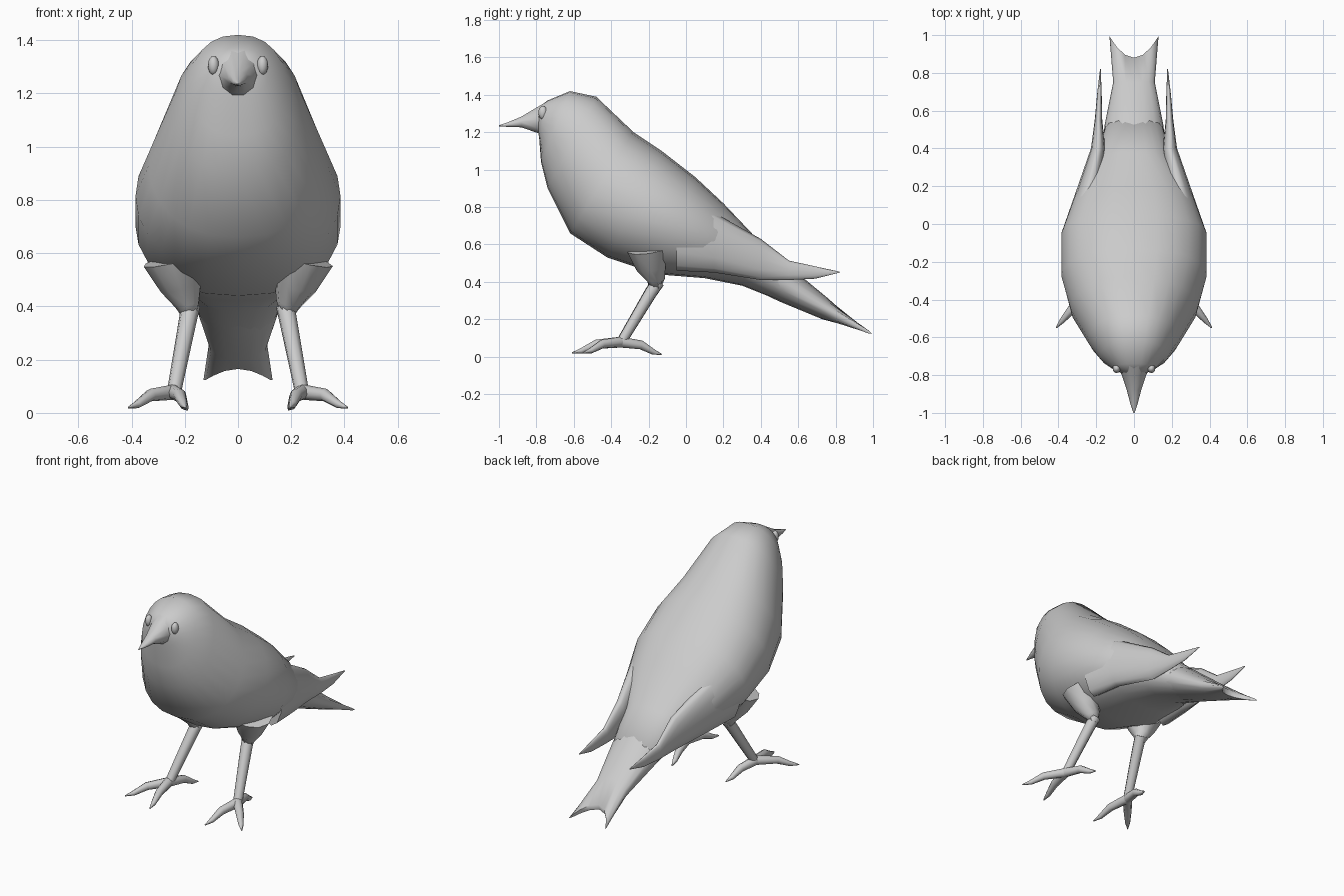
import bpy, bmesh, math
from mathutils import Vector

cube = bpy.data.objects.get("Cube")
if cube:
    bpy.data.objects.remove(cube, do_unlink=True)

grey = bpy.data.materials.new("plain grey")
grey.use_nodes = True
colour = (0.6, 0.6, 0.6, 1)
grey.diffuse_color = colour
grey.node_tree.nodes["Principled BSDF"].inputs["Base Color"].default_value = colour


def finish(name, bm, angle=70):
    bmesh.ops.remove_doubles(bm, verts=bm.verts, dist=0.0005)
    bmesh.ops.recalc_face_normals(bm, faces=bm.faces)
    mesh = bpy.data.meshes.new(name)
    bm.to_mesh(mesh)
    bm.free()
    mesh.materials.append(grey)
    obj = bpy.data.objects.new(name, mesh)
    bpy.context.collection.objects.link(obj)
    bpy.ops.object.select_all(action='DESELECT')
    obj.select_set(True)
    bpy.context.view_layer.objects.active = obj
    bpy.ops.object.shade_smooth_by_angle(angle=math.radians(angle))
    return obj


def loft(name, rings, sides=12, power=1.0):
    """Skin rings of (centre, side axis, up axis, notch depth)."""
    bm = bmesh.new()
    loops = []
    for centre, side, up, notch in rings:
        loop = []
        for i in range(sides):
            a = 2 * math.pi * i / sides
            c, s = math.cos(a), math.sin(a)
            u = math.copysign(abs(c) ** power, c)
            swept = Vector((0, 1, -0.5)) * notch * u * u
            loop.append(bm.verts.new(centre + side * u + up * s + swept))
        loops.append(loop)
    for p, q in zip(loops, loops[1:]):
        for i in range(sides):
            j = (i + 1) % sides
            bm.faces.new((p[i], p[j], q[j], q[i]))
    # close both ends with strips from upper to lower edge
    for loop in (loops[0], loops[-1]):
        for i in range(sides // 2):
            corners = (loop[i], loop[i + 1], loop[sides - i - 1], loop[-i])
            bm.faces.new(list(dict.fromkeys(corners)))
    return finish(name, bm)


def profile_rings(rows):
    """Rows: top y, top z, bottom y, bottom z, half width, notch."""
    rings = []
    for ty, tz, by, bz, half, notch in rows:
        top, bottom = Vector((0, ty, tz)), Vector((0, by, bz))
        rings.append(((top + bottom) / 2, Vector((half, 0, 0)),
                      (top - bottom) / 2, notch))
    return rings


def tube(name, points, radii, sides=8):
    points = [Vector(p) for p in points]
    rings = []
    for i, (p, r) in enumerate(zip(points, radii)):
        along = points[min(i + 1, len(points) - 1)] - points[max(i - 1, 0)]
        side = along.cross(Vector((0.1, 0.05, 1))).normalized()
        up = side.cross(along).normalized()
        rings.append((p, side * r, up * r, 0))
    return loft(name, rings, sides)


# Body, from face to rump
loft("body", profile_rings([
    (-0.795, 1.33, -0.79, 1.20, 0.06, 0),
    (-0.74, 1.37, -0.785, 1.17, 0.115, 0),
    (-0.62, 1.42, -0.775, 1.04, 0.18, 0),
    (-0.48, 1.39, -0.74, 0.90, 0.24, 0),
    (-0.28, 1.20, -0.62, 0.66, 0.335, 0),
    (-0.13, 1.10, -0.42, 0.53, 0.385, 0),
    (0.05, 0.96, -0.15, 0.44, 0.385, 0),
    (0.20, 0.82, 0.10, 0.42, 0.315, 0),
    (0.38, 0.63, 0.30, 0.38, 0.20, 0),
    (0.55, 0.48, 0.50, 0.30, 0.15, 0),
]), 24, 0.85)

# Forked tail
loft("tail", profile_rings([
    (0.38, 0.60, 0.30, 0.39, 0.18, 0),
    (0.55, 0.485, 0.50, 0.295, 0.155, 0),
    (0.75, 0.32, 0.73, 0.20, 0.11, 0.01),
    (0.88, 0.20, 0.87, 0.165, 0.13, 0.12),
]), 16)

# Beak
loft("beak", profile_rings([
    (-0.75, 1.365, -0.76, 1.18, 0.085, 0),
    (-0.80, 1.335, -0.80, 1.195, 0.065, 0),
    (-0.88, 1.285, -0.88, 1.225, 0.038, 0),
    (-0.95, 1.255, -0.95, 1.228, 0.02, 0),
    (-1.00, 1.238, -1.00, 1.232, 0.003, 0),
]), 10)

for label, s in (("left", 1), ("right", -1)):
    # Folded wing: a thin upright blade behind the flank
    wing = [(0.27, -0.05, 0.66, 0.08, 0.20), (0.25, 0.15, 0.61, 0.065, 0.16),
            (0.19, 0.40, 0.52, 0.038, 0.11), (0.188, 0.55, 0.462, 0.02, 0.052),
            (0.183, 0.69, 0.45, 0.012, 0.033), (0.178, 0.82, 0.452, 0.002, 0.003)]
    loft(label + "_wing", [(Vector((s * x, y, z)), Vector((w, 0, 0)),
                            Vector((0, 0, h)), 0) for x, y, z, w, h in wing], 12)

    # Thigh and shin
    tube(label + "_thigh",
         [(s * 0.24, -0.20, 0.58), (s * 0.215, -0.185, 0.48),
          (s * 0.19, -0.16, 0.41), (s * 0.18, -0.165, 0.36)],
         [0.12, 0.082, 0.048, 0.028], 10)
    tube(label + "_shin",
         [(s * 0.178, -0.15, 0.40), (s * 0.19, -0.19, 0.34),
          (s * 0.24, -0.345, 0.08)], [0.036, 0.034, 0.027])

    # Arched toes, two forward and one back
    ankle = Vector((s * 0.243, -0.35, 0.078))
    tips = {"outer": (0.412, -0.55, 0.02), "front": (0.195, -0.61, 0.02),
            "back": (0.19, -0.13, 0.012)}
    for toe, (x, y, z) in tips.items():
        tip = Vector((s * x, y, z))
        middle = ankle.lerp(tip, 0.5) + Vector((0, 0, 0.018))
        tube(f"{label}_{toe}_toe", [ankle, middle, ankle.lerp(tip, 0.8), tip],
             [0.029, 0.024, 0.015, 0.003])

    # Eye
    bm = bmesh.new()
    bmesh.ops.create_uvsphere(bm, u_segments=12, v_segments=8, radius=0.03)
    bmesh.ops.scale(bm, verts=bm.verts, vec=(0.7, 0.8, 1.2))
    eye = finish(label + "_eye", bm)
    eye.location = (s * 0.092, -0.765, 1.305)
